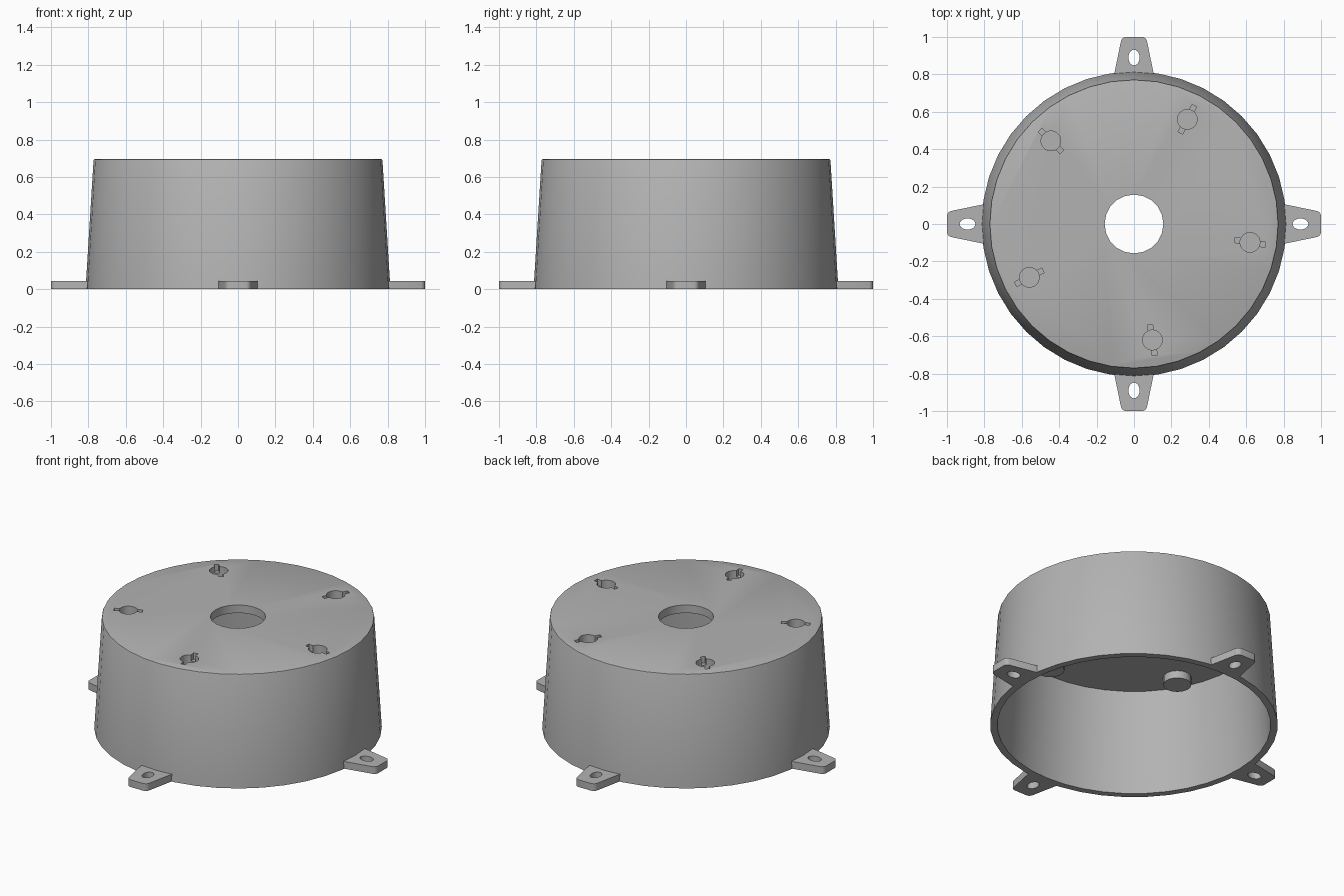
import bpy, bmesh
from math import pi, radians
from mathutils import Matrix, Vector

if "Cube" in bpy.data.objects:
    bpy.data.objects.remove(bpy.data.objects["Cube"])

grey = bpy.data.materials.new("plain grey")
grey.use_nodes = True
grey.diffuse_color = (0.45, 0.45, 0.45, 1)
grey.node_tree.nodes["Principled BSDF"].inputs["Base Color"].default_value = grey.diffuse_color


def make_object(name, bm, matrix=Matrix()):
    mesh = bpy.data.meshes.new(name)
    bmesh.ops.recalc_face_normals(bm, faces=bm.faces)
    bm.to_mesh(mesh)
    bm.free()
    mesh.transform(matrix)
    mesh.materials.append(grey)
    obj = bpy.data.objects.new(name, mesh)
    bpy.context.collection.objects.link(obj)
    return obj


def frustum(name, r_low, r_high, z_low, z_high, sides, matrix=Matrix(), rim=0):
    bm = bmesh.new()
    bmesh.ops.create_cone(bm, cap_ends=True, segments=sides, radius1=r_low, radius2=r_high,
                          depth=z_high - z_low,
                          matrix=Matrix.Translation((0, 0, (z_low + z_high) / 2)))
    if rim:
        top = [e for e in bm.edges if all(v.co.z > z_high - 0.001 for v in e.verts)]
        bmesh.ops.bevel(bm, geom=top, offset=rim, segments=2, profile=0.5, affect='EDGES')
    return make_object(name, bm, matrix)


def box(name, size, centre, matrix=Matrix()):
    bm = bmesh.new()
    bmesh.ops.create_cube(bm, matrix=Matrix.Translation(centre) @ Matrix.Diagonal((*size, 1)))
    return make_object(name, bm, matrix)


def combine(obj, tool, operation):
    """Apply a boolean with the tool, then discard the tool."""
    mod = obj.modifiers.new("combine", 'BOOLEAN')
    mod.operation, mod.solver, mod.object = operation, 'EXACT', tool
    deps = bpy.context.evaluated_depsgraph_get()
    result = bpy.data.meshes.new_from_object(obj.evaluated_get(deps))
    obj.modifiers.clear()
    obj.data = result
    bpy.data.objects.remove(tool)


def smooth(obj):
    bpy.ops.object.select_all(action='DESELECT')
    obj.select_set(True)
    bpy.context.view_layer.objects.active = obj
    bpy.ops.object.shade_smooth_by_angle(angle=radians(30))


HEIGHT, CEILING, SIDES = 0.695, 0.645, 40

# Tapered hollow housing, open underneath
housing = frustum("housing", 0.815, 0.772, 0, HEIGHT, SIDES, rim=0.006)
combine(housing, frustum("cavity", 0.778, 0.735, -0.05, CEILING, SIDES), 'DIFFERENCE')

# Central opening in the lid
combine(housing, frustum("opening", 0.157, 0.157, 0.5, 0.8, 20), 'DIFFERENCE')

# Five closed bosses under the lid, each with a keyed socket from above
for i in range(5):
    place = Matrix.Rotation(radians(63 + 72 * i), 4, 'Z') @ Matrix.Translation((0.628, 0, 0))
    combine(housing, frustum("boss", 0.08, 0.08, 0.598, 0.67, 16, place), 'UNION')
    combine(housing, frustum("socket", 0.053, 0.053, 0.615, 0.75, 20, place), 'DIFFERENCE')
    combine(housing, box("key_slot", (0.164, 0.028, 0.1), (0, 0, 0.705), place), 'DIFFERENCE')
smooth(housing)

# Tapered mounting ear with rounded outer corners and an oval screw hole
bm = bmesh.new()
bmesh.ops.create_cube(bm, matrix=Matrix.Translation((0, 0.893, 0.0225))
                      @ Matrix.Diagonal((1, 0.214, 0.045, 1)))
for v in bm.verts:
    v.co.x *= 0.13 if v.co.y > 0.9 else 0.218
corners = [e for e in bm.edges if all(v.co.y > 0.9 for v in e.verts)
           and abs(e.verts[0].co.z - e.verts[1].co.z) > 0.01]
bmesh.ops.bevel(bm, geom=corners, offset=0.022, segments=4, profile=0.5, affect='EDGES')
ear = make_object("mounting_ear_back", bm)
oval = Matrix.Translation((0, 0.89, 0)) @ Matrix.Diagonal((0.03, 0.042, 1, 1))
combine(ear, frustum("screw_hole", 1, 1, -0.05, 0.1, 20, oval), 'DIFFERENCE')
smooth(ear)

# Repeat the ear on the other three sides
for i, side in enumerate(("right", "front", "left"), 1):
    copy = bpy.data.objects.new("mounting_ear_" + side, ear.data)
    copy.rotation_euler.z = i * pi / 2
    bpy.context.collection.objects.link(copy)
